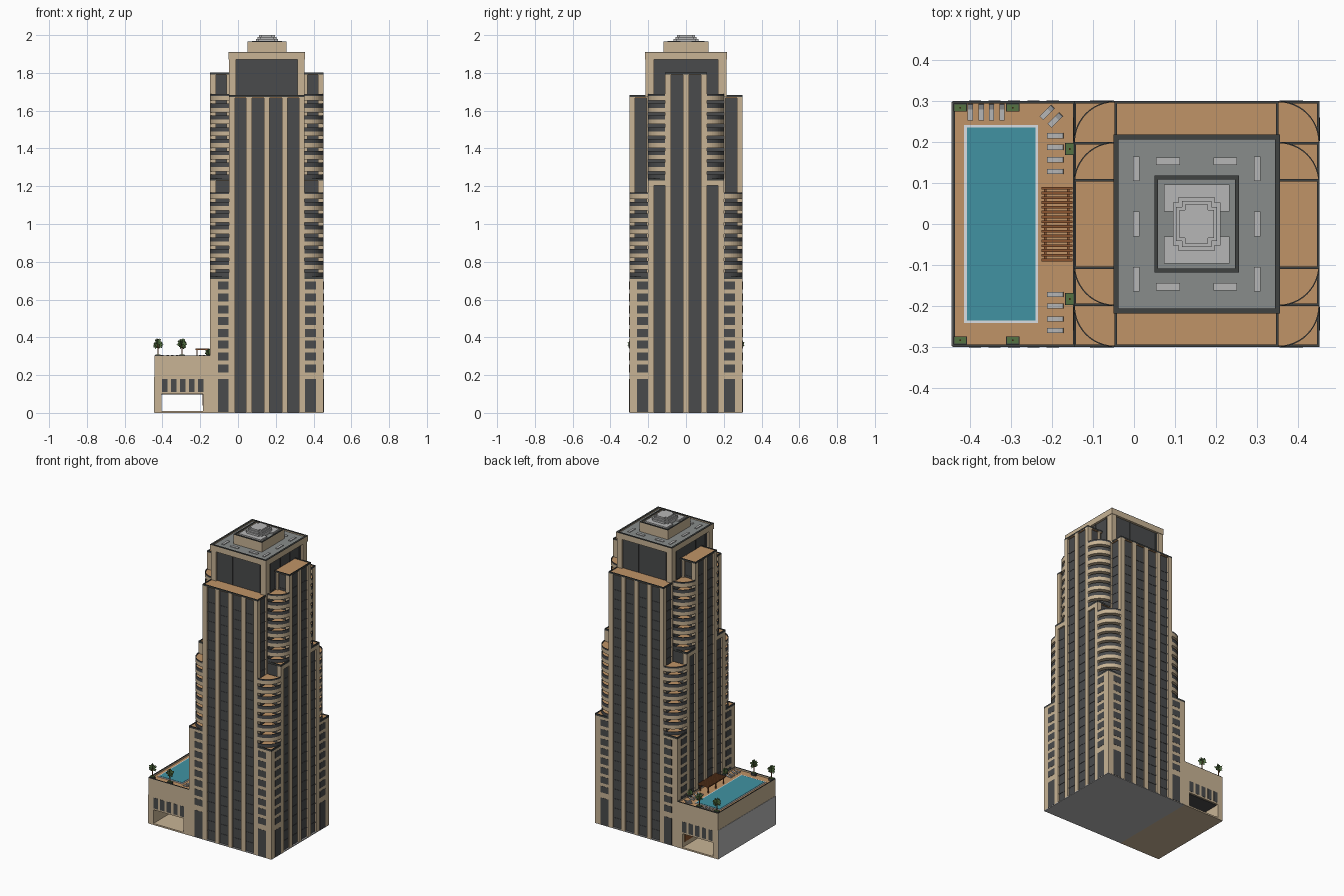
import bpy, bmesh, math, random
from mathutils import Matrix, Vector

if "Cube" in bpy.data.objects:
    bpy.data.objects.remove(bpy.data.objects["Cube"])
random.seed(4)
CX = 0.153           # tower axis
FL = 0.0625          # storey height
SIGNS = [(sx, sy) for sx in (-1, 1) for sy in (-1, 1)]


def mat(name, r, g, b):
    m = bpy.data.materials.new(name)
    m.diffuse_color = (r, g, b, 1)
    m.use_nodes = True
    m.node_tree.nodes["Principled BSDF"].inputs["Base Color"].default_value = m.diffuse_color
    return m


TAN = mat("tan stone", 0.58, 0.455, 0.30)
GLASS = mat("dark glass", 0.068, 0.07, 0.072)
CHAR = mat("charcoal trim", 0.05, 0.054, 0.053)
DECK = mat("terracotta deck", 0.53, 0.295, 0.135)
ROOF = mat("roof grey", 0.25, 0.265, 0.26)
LIGHT = mat("light grey", 0.47, 0.47, 0.47)
WATER = mat("pool water", 0.052, 0.29, 0.36)
GREEN = mat("foliage green", 0.09, 0.17, 0.055)
WOOD = mat("brown timber", 0.26, 0.09, 0.03)
WHITE = mat("pale coping", 0.70, 0.73, 0.76)


class Part:
    """Collects simple solids into one named object."""
    def __init__(self, name, material):
        self.name, self.m, self.bm = name, material, bmesh.new()

    def box(self, x0, x1, y0, y1, z0, z1, M=None):
        T = Matrix.Translation(((x0 + x1) / 2, (y0 + y1) / 2, (z0 + z1) / 2)) @ \
            Matrix.Diagonal((abs(x1 - x0), abs(y1 - y0), abs(z1 - z0), 1))
        bmesh.ops.create_cube(self.bm, size=1, matrix=(M @ T) if M else T)

    def tbox(self, x0, x1, y0, y1, z0, z1):      # x measured from the tower axis
        self.box(CX + x0, CX + x1, y0, y1, z0, z1)

    def frame(self, x0, x1, y0, y1, z0, z1, t):  # rectangular rim
        self.box(x0, x1, y0, y0 + t, z0, z1)
        self.box(x0, x1, y1 - t, y1, z0, z1)
        self.box(x0, x0 + t, y0 + t, y1 - t, z0, z1)
        self.box(x1 - t, x1, y0 + t, y1 - t, z0, z1)

    def arc(self, cx, cy, sx, sy, r0, r1, z0, z1, n=12):  # quarter disc or quarter ring
        a = [math.pi / 2 * i / n for i in range(n + 1)]
        pts = [(r1 * math.cos(t), r1 * math.sin(t)) for t in a]
        pts += [(r0 * math.cos(t), r0 * math.sin(t)) for t in reversed(a)] if r0 else [(0, 0)]
        vs = [self.bm.verts.new((cx + sx * p[0], cy + sy * p[1], z0)) for p in pts]
        f = self.bm.faces.new(vs)
        g = bmesh.ops.extrude_face_region(self.bm, geom=[f])
        bmesh.ops.translate(self.bm, vec=(0, 0, z1 - z0),
                            verts=[v for v in g["geom"] if isinstance(v, bmesh.types.BMVert)])

    def done(self):
        bmesh.ops.recalc_face_normals(self.bm, faces=self.bm.faces)
        me = bpy.data.meshes.new(self.name)
        self.bm.to_mesh(me)
        self.bm.free()
        me.materials.append(self.m)
        bpy.context.collection.objects.link(bpy.data.objects.new(self.name, me))


# --- tower glass cores with thin storey lines and penthouse mullions
core = Part("glass_core", GLASS)
for hx, hy, top in ((0.19, 0.29, 1.668), (0.29, 0.10, 1.788), (0.29, 0.19, 1.228)):
    core.tbox(-hx, hx, -hy, hy, 0.003, top)
    for k in range(1, int(top / FL)):
        core.tbox(-hx - 0.002, hx + 0.002, -hy - 0.002, hy + 0.002, k * FL, k * FL + 0.007)
core.tbox(-0.188, 0.188, -0.203, 0.203, 1.66, 1.875)
for i in (-3, -1, 1, 3):
    core.tbox(i * 0.05 - 0.002, i * 0.05 + 0.002, -0.206, 0.206, 1.68, 1.872)
    core.tbox(-0.191, 0.191, i * 0.05 - 0.002, i * 0.05 + 0.002, 1.68, 1.872)
core.done()

# --- tan pilasters on all four faces
pil = Part("pilasters", TAN)
for s in (-1, 1):
    for o in (-0.095, 0, 0.095):
        pil.tbox(o - 0.015, o + 0.015, s * 0.28, s * 0.3, 0.003, 1.672)
    pil.tbox(s * 0.28, s * 0.3, -0.015, 0.015, 0.003, 1.792)
for sx, sy in SIGNS:
    pil.tbox(sx * 0.17, sx * 0.2, sy * 0.27, sy * 0.3, 0.003, 1.672)
    pil.tbox(sx * 0.18, sx * 0.2, sy * 0.2, sy * 0.208, 0.003, 1.672)
    pil.tbox(sx * 0.27, sx * 0.3, sy * 0.08, sy * 0.11, 0.003, 1.792)
    pil.tbox(sx * 0.2, sx * 0.215, sy * 0.08, sy * 0.11, 0.003, 1.792)
    pil.tbox(sx * 0.27, sx * 0.3, sy * 0.17, sy * 0.2, 0.003, 1.23)
    pil.tbox(sx * 0.28, sx * 0.3, sy * 0.1, sy * 0.2, 1.205, 1.23)
    pil.tbox(sx * 0.163, sx * 0.2, sy * 0.17, sy * 0.215, 1.675, 1.88)
pil.done()

# --- solid corner wings with punched windows
wing, win = Part("corner_wings", TAN), Part("wing_windows", GLASS)
for sx, sy in SIGNS:
    wing.tbox(sx * 0.19, sx * 0.3, sy * 0.19, sy * 0.3, 0.003, 0.71)
    spans = [(0.004, 0.18)] + [(0.215 + k * FL, 0.257 + k * FL) for k in range(8)]
    for z0, z1 in spans:
        win.tbox(sx * 0.202, sx * 0.26, sy * 0.295, sy * 0.301, z0, z1)
        win.tbox(sx * 0.295, sx * 0.301, sy * 0.202, sy * 0.26, z0, z1)
wing.done()
win.done()

# --- rounded corner balconies: band, floor and rail
band, floor, rail = Part("balcony_bands", TAN), Part("balcony_floors", DECK), Part("balcony_rails", GLASS)
for sx, sy in SIGNS:
    for cy, base in ((0.2, 0.72), (0.1, 1.24)):
        for k in range(8):
            z, c = base + k * FL, (CX + sx * 0.2, sy * cy, sx, sy)
            if k:
                band.arc(*c, 0, 0.1, z - 0.024, z)
                floor.arc(*c, 0, 0.097, z, z + 0.002)
            rail.arc(*c, 0.097, 0.1, z, z + (0.022 if k < 7 else 0.01))
for p in (band, floor, rail):
    p.done()

# --- setback terraces with dark rims
ter, rim = Part("terrace_floors", DECK), Part("terrace_rims", CHAR)
for hx, hy, z in ((0.2, 0.3, 1.68), (0.3, 0.11, 1.8)):
    ter.tbox(-hx + 0.002, hx - 0.002, -hy + 0.002, hy - 0.002, z - 0.012, z - 0.002)
    rim.frame(CX - hx, CX + hx, -hy, hy, z - 0.008, z + 0.002, 0.006)
for sx, sy in SIGNS:
    for y0, y1, z in ((0.19, 0.3, 0.72), (0.1, 0.2, 1.24)):
        ter.tbox(sx * 0.19, sx * 0.298, sy * y0, sy * (y1 - 0.002), z - 0.012, z - 0.002)
        rim.tbox(sx * 0.2, sx * 0.3, sy * (y1 - 0.006), sy * y1, z - 0.01, z + 0.002)
        rim.tbox(sx * 0.294, sx * 0.3, sy * (y0 + 0.01), sy * (y1 - 0.006), z - 0.01, z + 0.002)
ter.done()

# --- penthouse cornice, upper tier and stepped cap
cor, roof, cap = Part("cornice_and_tier", TAN), Part("roof_surfaces", ROOF), Part("stepped_cap", LIGHT)
cor.tbox(-0.203, 0.203, -0.218, 0.218, 1.872, 1.898)
cor.frame(CX - 0.203, CX + 0.203, -0.218, 0.218, 1.898, 1.908, 0.012)
roof.tbox(-0.192, 0.192, -0.207, 0.207, 1.896, 1.902)
rim.frame(CX - 0.203, CX + 0.203, -0.218, 0.218, 1.908, 1.911, 0.012)
cor.tbox(-0.103, 0.103, -0.118, 0.118, 1.9, 1.955)
cor.frame(CX - 0.103, CX + 0.103, -0.118, 0.118, 1.955, 1.963, 0.008)
rim.frame(CX - 0.103, CX + 0.103, -0.118, 0.118, 1.963, 1.966, 0.009)
roof.tbox(-0.096, 0.096, -0.111, 0.111, 1.954, 1.958)
for s in (-1, 1):
    cap.tbox(-0.08, 0.08, s * 0.03, s * 0.097, 1.955, 1.968)
for a, b, z in ((0.058, 0.066, 1.98), (0.05, 0.056, 1.99), (0.042, 0.048, 2.0)):
    cap.tbox(-a, a, -b + 0.014, b - 0.014, 1.955, z)
    cap.tbox(-a + 0.014, a - 0.014, -b, b, 1.955, z)
for s in (-1, 1):            # roof skylights
    for y in (-0.135, 0, 0.135):
        cap.tbox(s * 0.148 - 0.008, s * 0.148 + 0.008, y - 0.03, y + 0.03, 1.9, 1.906)
    for x in (-0.07, 0.07):
        cap.tbox(x - 0.029, x + 0.029, s * 0.153 - 0.009, s * 0.153 + 0.009, 1.9, 1.906)
for p in (cor, roof, cap):
    p.done()

# --- podium with drive-through
pod, pw = Part("podium", TAN), Part("podium_windows", GLASS)
pod.box(-0.443, -0.14, -0.3, 0.3, 0, 0.01)
pod.box(-0.443, -0.405, -0.3, 0.3, 0.01, 0.1)
pod.box(-0.185, -0.14, -0.3, 0.3, 0.01, 0.1)
pod.box(-0.443, -0.14, -0.3, 0.3, 0.1, 0.288)
pod.frame(-0.443, -0.143, -0.3, 0.3, 0.288, 0.3, 0.006)
rim.frame(-0.443, -0.143, -0.3, 0.3, 0.3, 0.303, 0.006)
for i in range(5):
    x = -0.403 + i * 0.0475
    for s in (-1, 1):
        pw.box(x, x + 0.03, s * 0.295, s * 0.301, 0.11, 0.18)
pw.box(-0.404, -0.186, -0.29, 0.29, 0.097, 0.102)    # drive-through ceiling
for p in (pod, pw, rim):
    p.done()
p = Part("drive_through_lining", WOOD)
p.box(-0.188, -0.18, -0.28, 0.28, 0.04, 0.097)
p.done()
g = Part("side_panel_and_base", LIGHT)
g.box(-0.445, -0.438, -0.298, 0.298, 0.001, 0.19)
g.tbox(-0.298, 0.3, -0.299, 0.299, 0, 0.006)
g.done()

# --- pool deck, coping and water
for name, m, x0, x1, h, z in (("pool_deck", DECK, -0.438, -0.148, 0.295, 0.292),
                              ("pool_coping", WHITE, -0.415, -0.234, 0.242, 0.295),
                              ("pool_water", WATER, -0.408, -0.241, 0.235, 0.297)):
    p = Part(name, m)
    p.box(x0, x1, -h, h, 0.286, z)
    p.done()

# --- pergola
p = Part("pergola", WOOD)
for i in range(16):
    y = -0.088 + i * 0.0117
    p.box(-0.226, -0.15, y - 0.0034, y + 0.0034, 0.334, 0.341)
for x in (-0.217, -0.16):
    p.box(x - 0.003, x + 0.003, -0.09, 0.09, 0.327, 0.334)
    for y in (-0.08, 0, 0.08):
        p.box(x - 0.003, x + 0.003, y - 0.003, y + 0.003, 0.29, 0.33)
p.done()

# --- sun loungers
p = Part("loungers", LIGHT)
spots = [(-0.193, y, 0) for y in (0.128, 0.157, 0.187, 0.215, -0.172, -0.2, -0.232, -0.26)]
spots += [(x, 0.272, 90) for x in (-0.4, -0.373, -0.348, -0.322)]
spots += [(-0.213, 0.272, 45), (-0.193, 0.253, 45)]
for x, y, a in spots:
    M = Matrix.Translation((x, y, 0)) @ Matrix.Rotation(math.radians(a), 4, 'Z')
    p.box(-0.019, 0.008, -0.0065, 0.0065, 0.296, 0.301, M)
    tilt = M @ Matrix.Translation((0.008, 0, 0.299)) @ Matrix.Rotation(-0.5, 4, 'Y')
    p.box(0, 0.014, -0.0065, 0.0065, -0.002, 0.002, tilt)
p.done()

# --- planters, trunks and upright leaf blades
box_, trunk, leaf = Part("planters", CHAR), Part("tree_trunks", WOOD), Part("foliage", GREEN)
for s in (-1, 1):
    for x, y, hx, hy, zc, r in ((-0.424, 0.284, 0.016, 0.01, 0.365, 0.03), (-0.296, 0.284, 0.016, 0.01, 0.365, 0.03),
                                (-0.157, 0.183, 0.011, 0.015, 0.322, 0.02)):
        y *= s
        box_.frame(x - hx, x + hx, y - hy, y + hy, 0.29, 0.307, 0.002)
        leaf.box(x - hx + 0.002, x + hx - 0.002, y - hy + 0.002, y + hy - 0.002, 0.29, 0.31)
        trunk.box(x - 0.002, x + 0.002, y - 0.002, y + 0.002, 0.3, zc)
        for i in range(60):
            az, el = random.uniform(0, 2 * math.pi), random.uniform(-1.3, 1.5)
            out = Vector((math.cos(az), math.sin(az), 0))
            d = out * math.cos(el) + Vector((0, 0, math.sin(el)))
            n = Vector((0, 0, math.cos(el))) - out * math.sin(el)
            L, c = r * random.uniform(0.7, 1.05), Vector((x, y, zc))
            leaf.bm.faces.new([leaf.bm.verts.new(v) for v in (
                c, c + d * L * 0.6 + n * 0.006, c + d * L, c + d * L * 0.6 - n * 0.006)])
for p in (box_, trunk, leaf):
    p.done()
